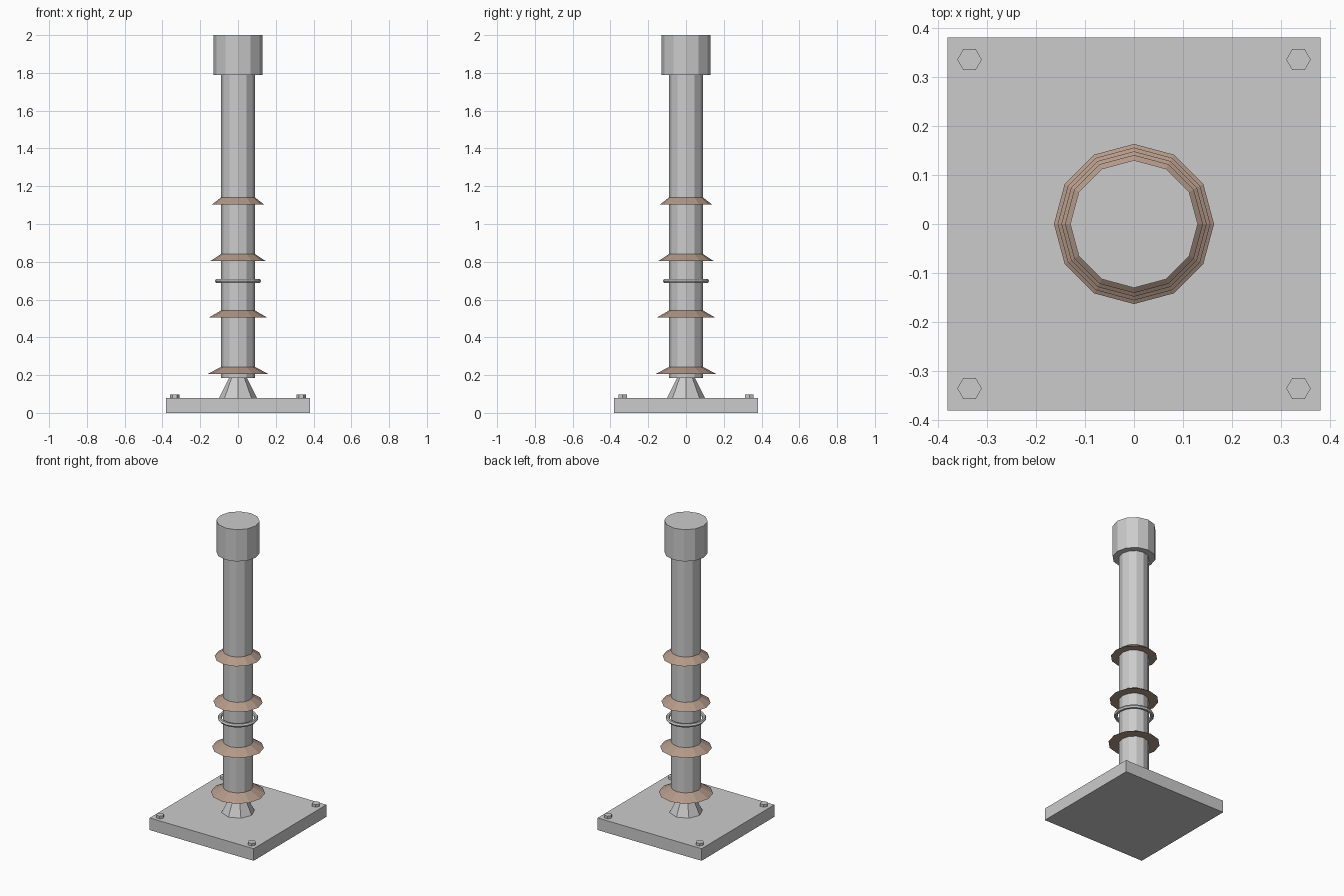
import bpy
from math import pi

if "Cube" in bpy.data.objects:
    bpy.data.objects.remove(bpy.data.objects["Cube"])

brown = bpy.data.materials.new("brown")
brown.diffuse_color = (0.45, 0.32, 0.25, 1)
brown.use_nodes = True
brown.node_tree.nodes["Principled BSDF"].inputs["Base Color"].default_value = brown.diffuse_color


def frustum(name, z0, z1, r0, r1, sides=12, x=0, y=0, turn=0):
    bpy.ops.mesh.primitive_cone_add(vertices=sides, radius1=r0, radius2=r1, depth=z1 - z0,
                                    location=(x, y, (z0 + z1) / 2), rotation=(0, 0, turn))
    ob = bpy.context.object
    ob.name = name
    return ob


# Base plate
bpy.ops.mesh.primitive_cube_add(size=1, location=(0, 0, 0.04))
plate = bpy.context.object
plate.name = "base_plate"
plate.scale = (0.76, 0.76, 0.08)

# Hex bolts in the corners
for i, (sx, sy) in enumerate([(-1, -1), (1, -1), (1, 1), (-1, 1)]):
    frustum(f"bolt_{i + 1}", 0.08, 0.097, 0.025, 0.025, 6, sx * 0.335, sy * 0.335, pi / 6)

# Foot, shaft and top cap
frustum("foot_cone", 0.08, 0.185, 0.10, 0.048, 8)
frustum("shaft", 0.185, 1.79, 0.09, 0.09)
frustum("top_cap", 1.79, 2.0, 0.13, 0.13)

# Flared collars, shrinking upwards
for i in range(4):
    z = 0.205 + 0.299 * i
    collar = frustum(f"collar_{i + 1}", z, z + 0.038, 0.163 - 0.0075 * i, 0.09)
    collar.data.materials.append(brown)

# Loose ring around the shaft
bpy.ops.mesh.primitive_torus_add(major_segments=16, minor_segments=6, major_radius=0.11,
                                 minor_radius=0.012, location=(0, 0, 0.698))
bpy.context.object.name = "ring"
